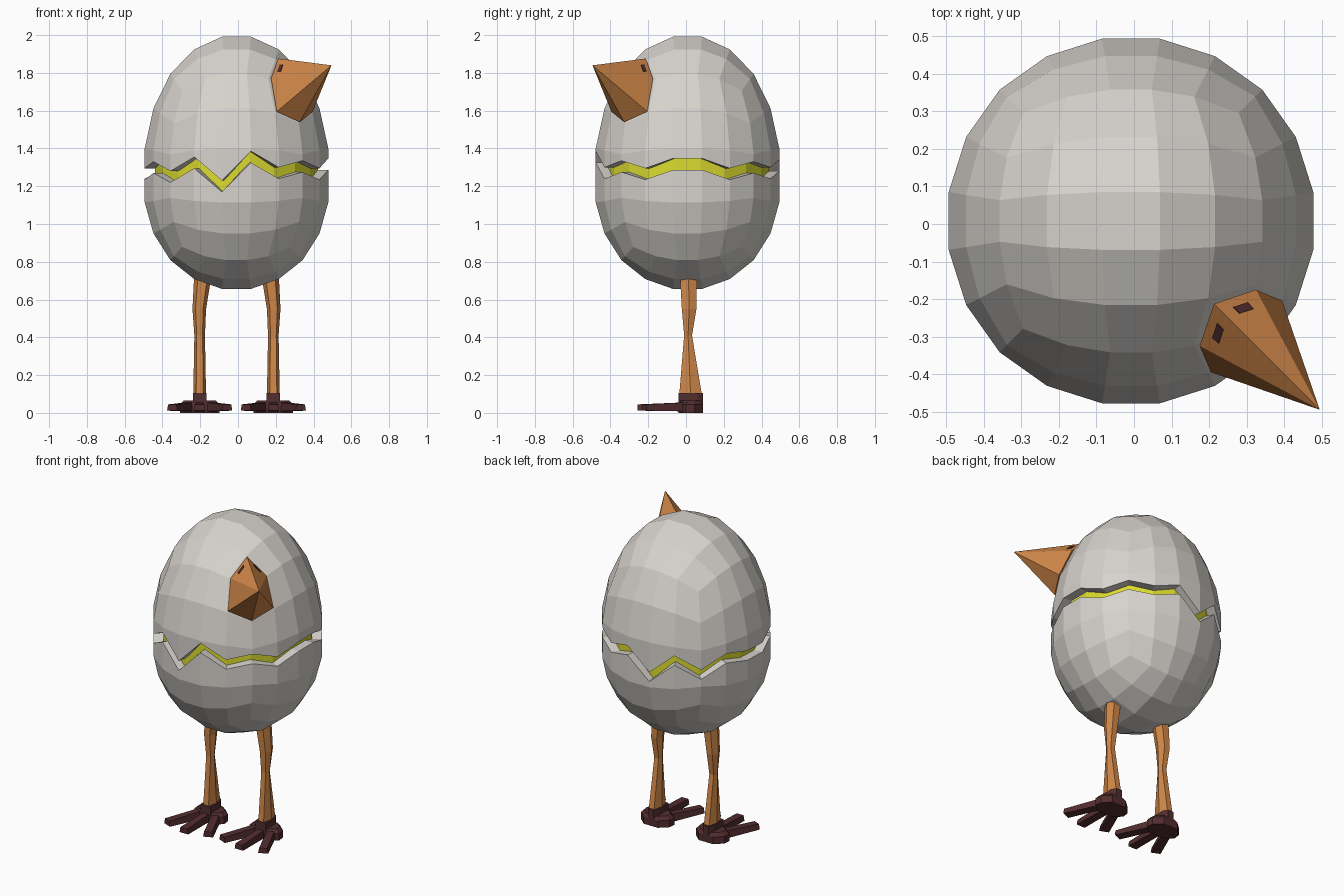
import bpy, bmesh, math
from mathutils import Vector

if "Cube" in bpy.data.objects:
    bpy.data.objects.remove(bpy.data.objects["Cube"])

CX, CY = -0.008, 0.008      # centre of the egg and the legs
R = 0.498                   # egg radius


def material(name, rgb):
    m = bpy.data.materials.new(name)
    m.diffuse_color = (*rgb, 1)
    m.use_nodes = True
    m.node_tree.nodes["Principled BSDF"].inputs["Base Color"].default_value = m.diffuse_color
    return m


SHELL = material("shell_grey", (0.68, 0.65, 0.61))
YELLOW = material("inner_yellow", (0.72, 0.72, 0.03))
ORANGE = material("orange", (0.64, 0.245, 0.066))
BROWN = material("dark_brown", (0.085, 0.026, 0.028))


def finish(bm, name, mat):
    bmesh.ops.recalc_face_normals(bm, faces=bm.faces)
    me = bpy.data.meshes.new(name)
    bm.to_mesh(me)
    bm.free()
    me.materials.append(mat)
    ob = bpy.data.objects.new(name, me)
    bpy.context.collection.objects.link(ob)
    return ob


def loft(name, rings, mat):
    """Closed solid through rings that have equal point counts."""
    bm = bmesh.new()
    loops = [[bm.verts.new(p) for p in ring] for ring in rings]
    n = len(loops[0])
    for a, b in zip(loops, loops[1:]):
        for i in range(n):
            j = (i + 1) % n
            bm.faces.new((a[i], a[j], b[j], b[i]))
    bm.faces.new(loops[0])
    bm.faces.new(loops[-1])
    return finish(bm, name, mat)


# height of the jagged crack at the 20 columns (azimuth 9, 27, 45 ... degrees)
CRACK = [1.287, 1.235, 1.27, 1.24, 1.28, 1.15, 1.275, 1.185, 1.265, 1.24,
         1.235, 1.27, 1.22, 1.295, 1.17, 1.325, 1.24, 1.275, 1.235, 1.287]


def half_shell(name, sign, mid, height, gap):
    # cube grid pushed out to a ball, one half kept
    bm = bmesh.new()
    bmesh.ops.create_cube(bm, size=2)
    bmesh.ops.subdivide_edges(bm, edges=bm.edges[:], cuts=4, use_grid_fill=True)
    bmesh.ops.delete(bm, geom=[v for v in bm.verts if v.co.z * sign < 0], context='VERTS')
    for v in bm.verts:
        d = Vector([math.tan(c * math.pi / 4) for c in v.co]).normalized()
        v.co = (d.x * R, d.y * R, mid + d.z * height)
    # grow the open edge to the crack, then inward as the broken rim
    for step in ("crack", "rim"):
        edges = [e for e in bm.edges if e.is_boundary]
        new = bmesh.ops.extrude_edge_only(bm, edges=edges)["geom"]
        for v in (g for g in new if isinstance(g, bmesh.types.BMVert)):
            if step == "crack":
                az = math.degrees(math.atan2(v.co.y, v.co.x)) % 360
                v.co.z = CRACK[round((az - 9) / 18) % 20] + gap
            else:
                v.co.x *= 0.87
                v.co.y *= 0.87
    finish(bm, name, SHELL).location = (CX, CY, 0)


half_shell("upper_shell", 1, 1.289, 0.72, 0.06)
half_shell("lower_shell", -1, 1.20, 0.557, 0.0)

# yellow inside seen through the crack
drum = []
for z in (1.08, 1.45):
    drum.append([(CX + 0.437 * math.cos(math.radians(9 + 18 * k)),
                  CY + 0.437 * math.sin(math.radians(9 + 18 * k)), z) for k in range(20)])
loft("egg_inside", drum, YELLOW)


# beak, symmetric about the front-right diagonal
def swap(p):
    return Vector((-p[1], -p[0], p[2]))


top, low = Vector((0.213, -0.213, 1.876)), Vector((0.327, -0.327, 1.54))
side, cheek = Vector((0.175, -0.325, 1.77)), Vector((0.205, -0.395, 1.595))
tip = Vector((0.495, -0.495, 1.84))
bm = bmesh.new()
base = [bm.verts.new(p) for p in (top, side, cheek, low, swap(cheek), swap(side))]
point = bm.verts.new(tip)
for i in range(6):
    bm.faces.new((base[i], base[(i + 1) % 6], point))
bm.faces.new(base)
finish(bm, "beak", ORANGE)

# nostril plates on the two upper beak faces
corners = [(0.65, 0.28, 0.07), (0.59, 0.28, 0.13), (0.27, 0.60, 0.13), (0.31, 0.62, 0.07)]
normal = (side - top).cross(tip - top).normalized()
if normal.z < 0:
    normal.negate()
quad = [top * a + side * b + tip * c for a, b, c in corners]
plate = [[p + normal * h for p in quad] for h in (-0.002, 0.003)]
loft("left_nostril", plate, BROWN)
loft("right_nostril", [[swap(p) for p in ring] for ring in plate], BROWN)

# legs and feet: (z, sideways offset, half width, y back, y front)
LEG = [(0.09, 0.195, 0.034, 0.085, -0.036), (0.41, 0.195, 0.028, 0.032, -0.010),
       (0.55, 0.197, 0.036, 0.055, -0.022), (0.73, 0.178, 0.046, 0.058, -0.032)]
SOLE = [(-0.06, -0.04), (0.06, -0.04), (0.105, 0.0), (0.1, 0.045), (0.05, 0.09),
        (-0.05, 0.09), (-0.1, 0.045), (-0.105, 0.0)]
for label, s in (("left", -1), ("right", 1)):
    rings = []
    for z, off, w, y1, y0 in LEG:
        ym = (y0 + y1) / 2
        x = CX + s * off
        rings.append([(x - w * 0.55, y0, z), (x + w * 0.55, y0, z), (x + w, ym, z),
                      (x + w * 0.55, y1, z), (x - w * 0.55, y1, z), (x - w, ym, z)])
    loft(label + "_leg", rings, ORANGE)

    # foot pad and ankle cuff
    fx = CX + s * 0.195
    loft(label + "_foot", [[(fx + x * k, 0.025 + (y - 0.025) * k, z) for x, y in SOLE]
                           for z, k in ((0.0, 1.0), (0.045, 1.0), (0.066, 0.8))], BROWN)
    loft(label + "_ankle", [[(fx - 0.036, -0.04, z), (fx + 0.036, -0.04, z),
                             (fx + 0.036, 0.06, z), (fx + 0.02, 0.09, z),
                             (fx - 0.02, 0.09, z), (fx - 0.036, 0.06, z)]
                            for z in (0.03, 0.106)], BROWN)

    # three spread toes
    for i, (bx, tx, ty) in enumerate(((-0.05, -0.145, -0.22), (0, 0, -0.258),
                                      (0.05, 0.145, -0.22))):
        a, b = Vector((fx + bx, 0.0, 0)), Vector((fx + tx, ty, 0))
        n = (b - a).normalized().cross(Vector((0, 0, 1)))
        toe = []
        for p, w, z0, z1 in ((a, 0.026, 0.008, 0.056), (b, 0.03, 0.012, 0.045)):
            up = Vector((0, 0, 1))
            toe.append([p - n * w + up * z0, p + n * w + up * z0,
                        p + n * w * 0.8 + up * z1, p - n * w * 0.8 + up * z1])
        loft(f"{label}_toe_{i + 1}", toe, BROWN)
